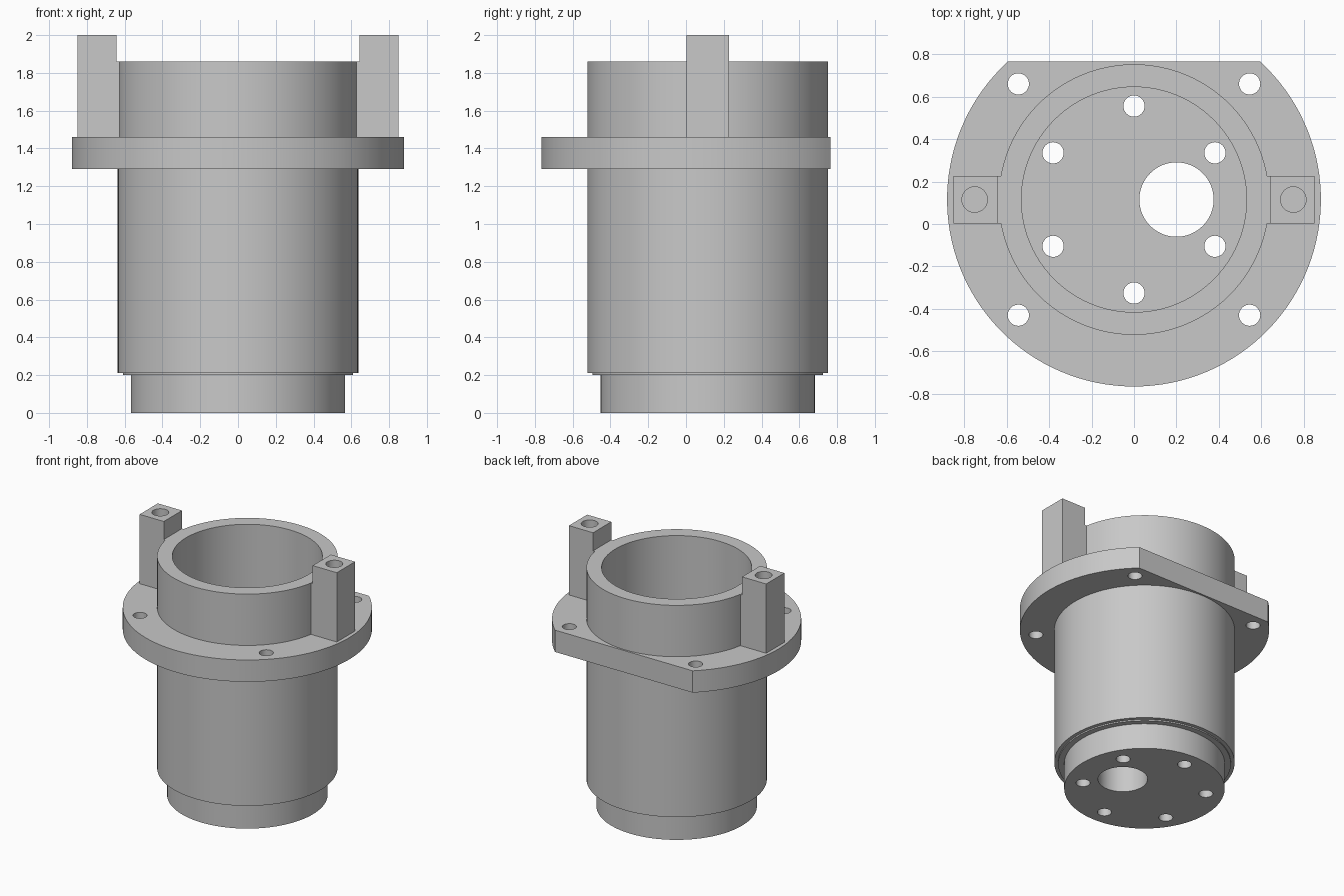
import bpy
import bmesh
from math import sin, cos, pi, asin, radians

cube = bpy.data.objects.get("Cube")
if cube:
    bpy.data.objects.remove(cube, do_unlink=True)

AXIS_Y = 0.115
SEGMENTS = 96
FLANGE_Z = (1.29, 1.46)

grey = bpy.data.materials.new("machined grey")
grey.use_nodes = True
grey.diffuse_color = (0.58, 0.58, 0.58, 1)
grey.node_tree.nodes["Principled BSDF"].inputs["Base Color"].default_value = grey.diffuse_color


def finish(name, bm):
    bmesh.ops.recalc_face_normals(bm, faces=bm.faces)
    mesh = bpy.data.meshes.new(name)
    bm.to_mesh(mesh)
    bm.free()
    mesh.materials.append(grey)
    obj = bpy.data.objects.new(name, mesh)
    bpy.context.scene.collection.objects.link(obj)
    return obj


def prism(name, outline, z0, z1):
    """Extrude a flat outline between two heights."""
    bm = bmesh.new()
    face = bm.faces.new([bm.verts.new((x, y, z0)) for x, y in outline])
    top = bmesh.ops.extrude_face_region(bm, geom=[face])["geom"]
    verts = [v for v in top if isinstance(v, bmesh.types.BMVert)]
    bmesh.ops.translate(bm, verts=verts, vec=(0, 0, z1 - z0))
    return finish(name, bm)


def arc(x, y, r, start=0.0, sweep=2 * pi, count=SEGMENTS):
    return [(x + r * cos(start + sweep * i / count),
             y + r * sin(start + sweep * i / count)) for i in range(count)]


def lathe(name, profile):
    """Turn a profile of (radius, z), open at the axis, into a closed solid."""
    bm = bmesh.new()
    rings = [[bm.verts.new((x, y, z)) for x, y in arc(0, AXIS_Y, r)] for r, z in profile]
    for low, high in zip(rings, rings[1:]):
        for i in range(SEGMENTS):
            j = (i + 1) % SEGMENTS
            bm.faces.new((low[i], low[j], high[j], high[i]))
    bm.faces.new(rings[0])
    bm.faces.new(rings[-1])
    return finish(name, bm)


def cut(obj, holes, z0, z1):
    """Drill round holes given as (x, y, radius, segments)."""
    cutters = []
    for x, y, r, n in holes:
        cutter = prism("hole_cutter", arc(x, y, r, count=n), z0, z1)
        cutter.hide_render = True
        cutters.append(cutter)
        mod = obj.modifiers.new("hole", "BOOLEAN")
        mod.operation = "DIFFERENCE"
        mod.solver = "EXACT"
        mod.object = cutter
    depsgraph = bpy.context.evaluated_depsgraph_get()
    mesh = bpy.data.meshes.new_from_object(obj.evaluated_get(depsgraph))
    obj.modifiers.clear()
    obj.data = mesh
    for cutter in cutters:
        bpy.data.objects.remove(cutter, do_unlink=True)


# Cup-shaped housing with a stepped foot and a deep bore
housing = lathe("housing", [
    (0.567, 0), (0.567, 0.2), (0.61, 0.2), (0.61, 0.21),
    (0.637, 0.21), (0.637, 1.86), (0.53, 1.86), (0.53, 0.2)])
floor_holes = [(x, y, 0.05, 32) for x, y in arc(0, AXIS_Y, 0.44, pi / 2, count=6)]
cut(housing, floor_holes + [(0.2, AXIS_Y, 0.175, 64)], -0.1, 0.5)

# Mounting flange with one flat side at the back
flat = asin(0.65 / 0.88)
outline = arc(0, AXIS_Y, 0.88, pi - flat, pi + 2 * flat)
outline.append((0.88 * cos(flat), AXIS_Y + 0.65))
flange = prism("mounting_flange", outline, *FLANGE_Z)
bolt_holes = [(x, y, 0.05, 32) for x, y in arc(0, AXIS_Y, 0.77, pi / 4, count=4)]
cut(flange, bolt_holes + [(0, AXIS_Y, 0.6, SEGMENTS)], 1.2, 1.6)

# Two drilled posts, each joined to the housing by a short web
parts = [housing, flange]
for side, label in ((1, "left"), (-1, "right")):
    def block(name, x0, x1, z1):
        y0, y1 = AXIS_Y - 0.112, AXIS_Y + 0.112
        box = [(side * x, y) for x, y in ((x0, y0), (x1, y0), (x1, y1), (x0, y1))]
        return prism(name, box, FLANGE_Z[1] - 0.02, z1)

    post = block(label + "_post", 0.642, 0.85, 2.0)
    cut(post, [(side * 0.75, AXIS_Y, 0.06, 32)], 1.65, 2.1)
    web = block(label + "_post_web", 0.59, 0.642, 1.859)
    parts += [post, web]

# Smooth round walls, keep machined edges crisp
bpy.ops.object.select_all(action="DESELECT")
for obj in parts:
    obj.select_set(True)
bpy.context.view_layer.objects.active = housing
bpy.ops.object.shade_smooth_by_angle(angle=radians(30))
